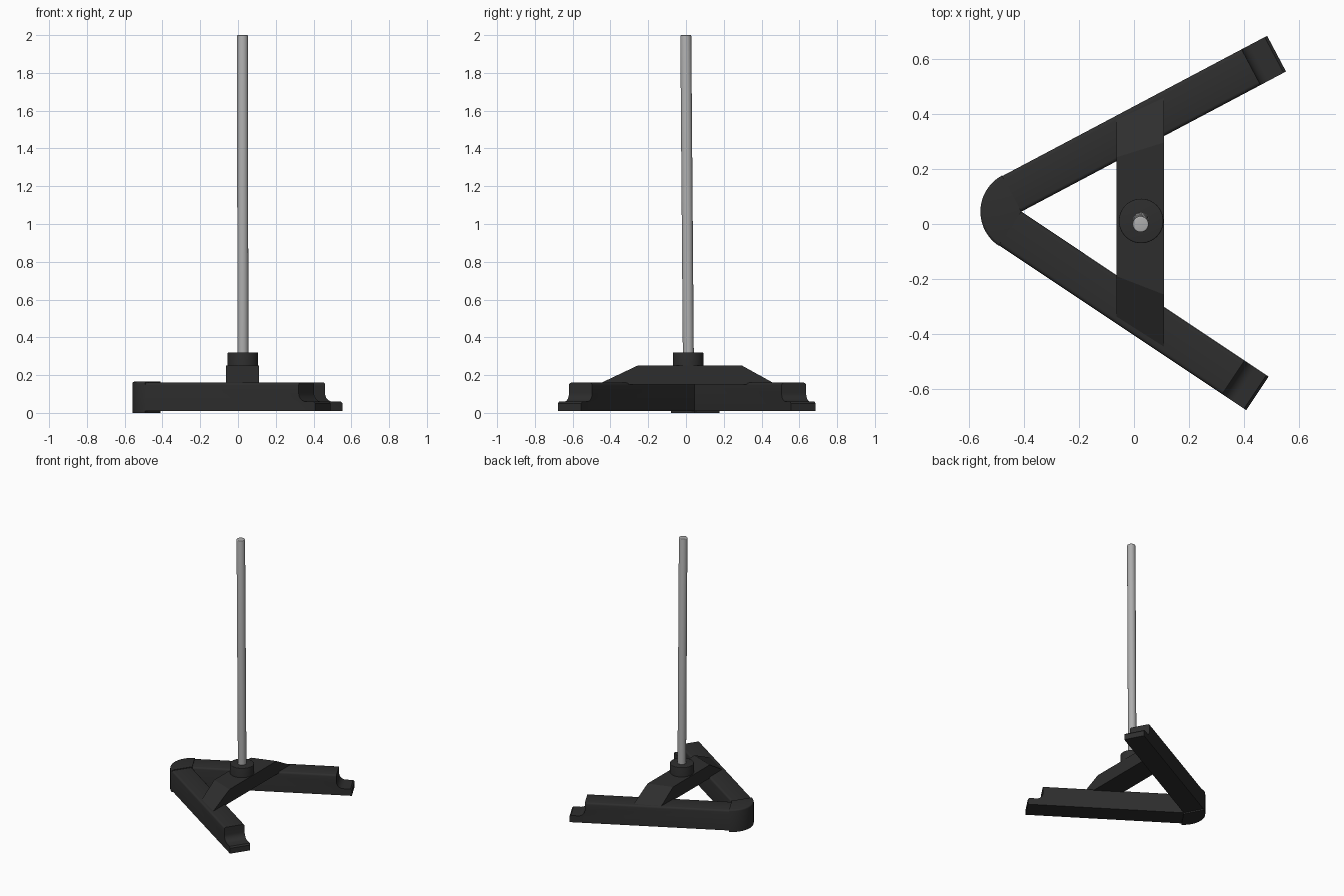
import bpy, bmesh, math
from mathutils import Vector, Matrix

if "Cube" in bpy.data.objects:
    bpy.data.objects.remove(bpy.data.objects["Cube"])

def material(name, v):
    m = bpy.data.materials.new(name)
    m.diffuse_color = (v, v, v, 1)
    m.use_nodes = True
    m.node_tree.nodes["Principled BSDF"].inputs["Base Color"].default_value = m.diffuse_color
    return m

BLACK = material("black_iron", 0.027)
STEEL = material("brushed_steel", 0.42)

HINGE = Vector((-0.41, 0.045, 0))   # inner point of the V
WIDTH = 0.147
UP, DOWN = math.radians(27.9), math.radians(-33.7)

def finish(bm, name, mat, smooth=True):
    bmesh.ops.recalc_face_normals(bm, faces=bm.faces)
    me = bpy.data.meshes.new(name)
    bm.to_mesh(me)
    bm.free()
    me.materials.append(mat)
    ob = bpy.data.objects.new(name, me)
    bpy.context.collection.objects.link(ob)
    if smooth:
        bpy.ops.object.select_all(action='DESELECT')
        ob.select_set(True)
        bpy.context.view_layer.objects.active = ob
        bpy.ops.object.shade_smooth_by_angle(angle=math.radians(35))
    return ob

def prism(points, offset):
    """Face through the points, extruded by offset."""
    bm = bmesh.new()
    f = bm.faces.new([bm.verts.new(p) for p in points])
    r = bmesh.ops.extrude_face_region(bm, geom=[f])
    bmesh.ops.translate(bm, vec=offset,
                        verts=[v for v in r["geom"] if isinstance(v, bmesh.types.BMVert)])
    return bm

def soften(bm, edges, width):
    bmesh.ops.bevel(bm, geom=edges, offset=width, segments=3, profile=0.5, affect='EDGES')

# Arms: stepped side profile with a concave foot, extruded across the width
def arm(name, length, angle, side):
    pts = [(0, 0.01), (length, 0.01), (length, 0.05), (length - 0.01, 0.06)]
    for i in range(9):
        a = math.radians(-90 - 90 * i / 8)
        pts.append((length - 0.06 + 0.045 * math.cos(a), 0.105 + 0.045 * math.sin(a)))
    pts += [(length - 0.105, 0.16), (0, 0.16)]
    bm = prism([(x, 0, z) for x, z in pts], (0, side * WIDTH, 0))
    top = [e for e in bm.edges if all(v.co.z > 0.159 for v in e.verts)
           and abs(e.verts[0].co.x - e.verts[1].co.x) > 0.5]
    soften(bm, top, 0.013)
    bm.transform(Matrix.Translation(HINGE) @ Matrix.Rotation(angle, 4, 'Z'))
    finish(bm, name, BLACK)

arm("rear_arm", 1.09, UP, 1)
arm("front_arm", 1.082, DOWN, -1)

# Rounded corner joining the arms, slightly thicker than them
a0, a1, n = UP + math.pi / 2, DOWN + 1.5 * math.pi, 28
arc = [HINGE + 0.149 * Vector((math.cos(a), math.sin(a), 0))
       for a in (a0 + (a1 - a0) * i / n for i in range(n + 1))]
bm = prism([HINGE] + arc, (0, 0, 0.165))
rim = [e for e in bm.edges if all(v.co.z > 0.16 and (v.co - HINGE).xy.length > 0.1
                                  for v in e.verts)]
soften(bm, rim, 0.01)
finish(bm, "corner", BLACK)

# Bridge: slopes up from both arms to a flat top, ends skewed along the arms
X0, X1 = -0.063, 0.11
left = [(-0.345, 0.15), (-0.337, 0.16), (-0.19, 0.25), (0.243, 0.25), (0.38, 0.16), (0.385, 0.15)]
right = [(-0.455, 0.15), (-0.447, 0.16), (-0.257, 0.25), (0.297, 0.25), (0.46, 0.16), (0.465, 0.15)]
bm = bmesh.new()
L = [bm.verts.new((X0, y, z)) for y, z in left]
R = [bm.verts.new((X1, y, z)) for y, z in right]
bm.faces.new(L)
bm.faces.new(R[::-1])
for i in range(6):
    j = (i + 1) % 6
    bm.faces.new((L[i], R[i], R[j], L[j]))
finish(bm, "bridge", BLACK, False)

# Collar and rod: cylinders with a chamfered top edge
def post(name, r, bottom, top, chamfer, mat):
    bm = bmesh.new()
    bottom, top = Vector(bottom), Vector(top)
    h = (top - bottom).length
    bmesh.ops.create_cone(bm, cap_ends=True, segments=40, radius1=r, radius2=r, depth=h)
    soften(bm, [e for e in bm.edges if all(v.co.z > h / 2 - 1e-4 for v in e.verts)], chamfer)
    rot = (top - bottom).to_track_quat('Z', 'Y').to_matrix().to_4x4()
    bm.transform(Matrix.Translation((top + bottom) / 2) @ rot)
    finish(bm, name, mat)

post("collar", 0.081, (0.026, 0.011, 0.2), (0.026, 0.011, 0.32), 0.004, BLACK)
post("rod", 0.029, (0.026, 0.013, 0.22), (0.024, -0.001, 2.0), 0.005, STEEL)
